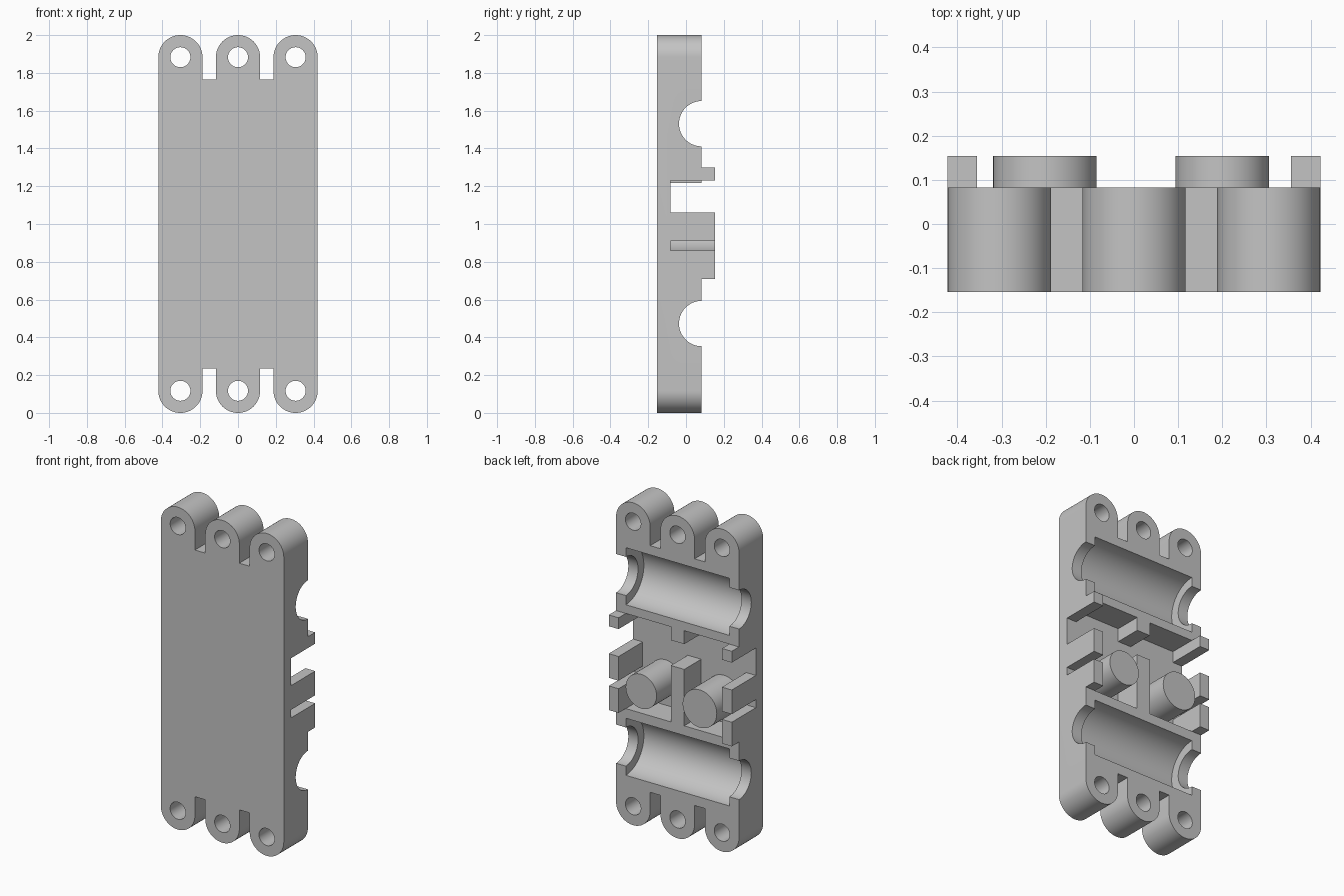
import bpy, bmesh, math
from mathutils import Matrix

if "Cube" in bpy.data.objects:
    bpy.data.objects.remove(bpy.data.objects["Cube"], do_unlink=True)

FRONT, RIM, TALL, FLOOR = -0.154, 0.083, 0.154, -0.083
HALF_W, INNER_X, LUG_R, LUG_X = 0.422, 0.355, 0.117, 0.305
POCKET_LOW, POCKET_TOP = 0.71, 1.30

grey = bpy.data.materials.new("plain grey")
grey.use_nodes = True
colour = (0.55, 0.55, 0.55, 1)
grey.diffuse_color = colour
grey.node_tree.nodes["Principled BSDF"].inputs["Base Color"].default_value = colour


def finish(name, bm):
    bmesh.ops.recalc_face_normals(bm, faces=bm.faces)
    mesh = bpy.data.meshes.new(name)
    bm.to_mesh(mesh)
    bm.free()
    mesh.materials.append(grey)
    obj = bpy.data.objects.new(name, mesh)
    bpy.context.collection.objects.link(obj)
    return obj


def box(name, x, y, z):
    """Box from (low, high) pairs on each axis."""
    bm = bmesh.new()
    bmesh.ops.create_cube(bm, size=1)
    for v in bm.verts:
        v.co = [r[0] if c < 0 else r[1] for c, r in zip(v.co, (x, y, z))]
    return finish(name, bm)


def cylinder(name, axis, centre, radius, length, sides=64):
    bm = bmesh.new()
    turn = Matrix.Rotation(math.pi / 2, 4, "Y" if axis == "X" else "X")
    bmesh.ops.create_cone(bm, cap_ends=True, segments=sides, radius1=radius, radius2=radius,
                          depth=length, matrix=Matrix.Translation(centre) @ turn)
    return finish(name, bm)


def select_only(obj):
    bpy.ops.object.select_all(action="DESELECT")
    obj.select_set(True)
    bpy.context.view_layer.objects.active = obj


def cut(target, cutter):
    mod = target.modifiers.new("cut", "BOOLEAN")
    mod.operation, mod.solver, mod.object = "DIFFERENCE", "EXACT", cutter
    select_only(target)
    bpy.ops.object.modifier_apply(modifier=mod.name)
    bpy.data.objects.remove(cutter, do_unlink=True)


def smooth(obj):
    select_only(obj)
    bpy.ops.object.shade_smooth_by_angle(angle=math.radians(30))


# Body outline: three round lugs at each end with slots between them
top_edge = []
for lug in (LUG_X, 0, -LUG_X):
    arc = [(lug + LUG_R * math.cos(a), 2 - LUG_R + LUG_R * math.sin(a))
           for a in (math.pi * i / 32 for i in range(33))]
    if lug < LUG_X:
        arc.insert(0, (lug + LUG_R, 1.765))
    if lug > -LUG_X:
        arc.append((lug - LUG_R, 1.765))
    top_edge += arc
outline = top_edge + [(-x, 2 - z) for x, z in top_edge]
bm = bmesh.new()
face = bm.faces.new([bm.verts.new((x, FRONT, z)) for x, z in outline])
out = bmesh.ops.extrude_face_region(bm, geom=[face])
for v in out["geom"]:
    if isinstance(v, bmesh.types.BMVert):
        v.co.y = RIM
body = finish("clamp_body", bm)

# Lug holes
for x in (-LUG_X, 0, LUG_X):
    for z in (LUG_R, 2 - LUG_R):
        cut(body, cylinder("hole", "Y", (x, 0, z), 0.053, 1, 48))

# Half-round cradles with narrower openings at the sides
for z in (0.473, 1.531):
    cut(body, cylinder("cradle", "X", (0, RIM, z), 0.177, 2 * INNER_X, 96))
    cut(body, cylinder("saddle", "X", (0, RIM, z), 0.12, 1, 96))

# Central pocket, open at both sides
cut(body, box("pocket", (-0.6, 0.6), (FLOOR, 0.4), (POCKET_LOW, POCKET_TOP)))
smooth(body)

# Raised side walls, in three pieces per side
pieces = {"lower": (POCKET_LOW, 0.86), "middle": (0.91, 1.06), "upper": (1.23, POCKET_TOP)}
for side, s in (("left", 1), ("right", -1)):
    for part, z in pieces.items():
        box(f"{part}_wall_{side}", sorted((s * INNER_X, s * HALF_W)), (FLOOR, TALL), z)

# Centre rib and short tab
box("centre_rib", (-0.046, 0.046), (FLOOR, RIM), (POCKET_LOW, 1.06))
box("centre_tab", (-0.046, 0.046), (FLOOR, RIM), (1.217, POCKET_TOP))

# Two pegs of slightly different size
for name, x, r in (("peg_left", 0.2, 0.106), ("peg_right", -0.202, 0.117)):
    smooth(cylinder(name, "Y", (x, (FLOOR + TALL) / 2, 0.885), r, TALL - FLOOR))
